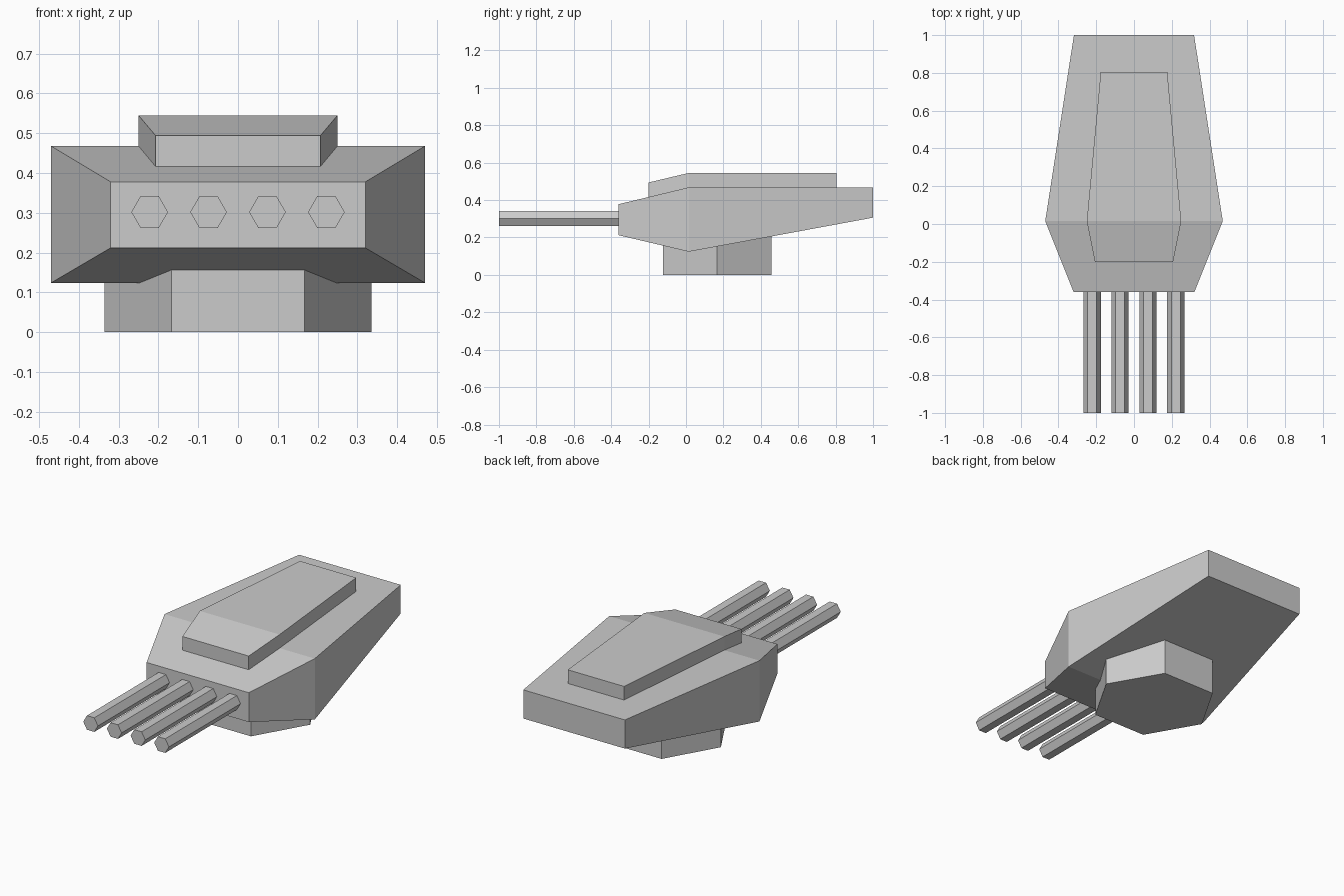
import bpy, math
from mathutils import Matrix

cube = bpy.data.objects.get("Cube")
if cube:
    bpy.data.objects.remove(cube, do_unlink=True)

grey = bpy.data.materials.new("plain_grey")
grey.use_nodes = True
colour = (0.6, 0.6, 0.6, 1)
grey.diffuse_color = colour
grey.node_tree.nodes["Principled BSDF"].inputs["Base Color"].default_value = colour


def loft(name, sections):
    """Closed body through rectangular sections (y, half width, bottom z, top z)."""
    verts, faces = [], []
    for y, w, lo, hi in sections:
        verts += [(-w, y, lo), (w, y, lo), (w, y, hi), (-w, y, hi)]
    for s in range(len(sections) - 1):
        for i in range(4):
            a, b = 4 * s + i, 4 * s + (i + 1) % 4
            faces.append((a, b, b + 4, a + 4))
    n = len(verts)
    faces += [(3, 2, 1, 0), (n - 4, n - 3, n - 2, n - 1)]
    # Wind all faces outward
    faces = [f[::-1] for f in faces]
    mesh = bpy.data.meshes.new(name)
    mesh.from_pydata(verts, [], faces)
    import bmesh
    bm = bmesh.new()
    bm.from_mesh(mesh)
    bmesh.ops.recalc_face_normals(bm, faces=bm.faces)
    bm.to_mesh(mesh)
    bm.free()
    mesh.materials.append(grey)
    obj = bpy.data.objects.new(name, mesh)
    bpy.context.collection.objects.link(obj)


def hex_prism(name, radius, depth, centre, turn):
    """Six-sided prism with its corners on the x axis."""
    bpy.ops.mesh.primitive_cylinder_add(vertices=6, radius=radius, depth=depth)
    obj = bpy.context.object
    obj.name = name
    obj.data.transform(Matrix.Rotation(turn, 4, "X") @ Matrix.Rotation(math.pi / 6, 4, "Z"))
    obj.location = centre
    obj.data.materials.append(grey)


# Armoured housing, widest at the shoulder
loft("turret_housing", [(-0.36, 0.32, 0.212, 0.378),
                        (0.015, 0.47, 0.124, 0.468),
                        (1.0, 0.318, 0.306, 0.468)])

# Raised plate following the slope of the roof
loft("roof_plate", [(-0.2, 0.207, 0.416, 0.494),
                    (0.015, 0.25, 0.466, 0.545),
                    (0.805, 0.176, 0.466, 0.545)])

# Six-sided mount, its top hidden in the housing
hex_prism("turret_mount", 0.335, 0.215, (0, 0.167, 0.1075), 0)

# Row of four barrels
for i in range(4):
    hex_prism(f"gun_barrel_{i + 1}", 0.046, 0.66, (-0.222 + 0.148 * i, -0.67, 0.302), math.pi / 2)
